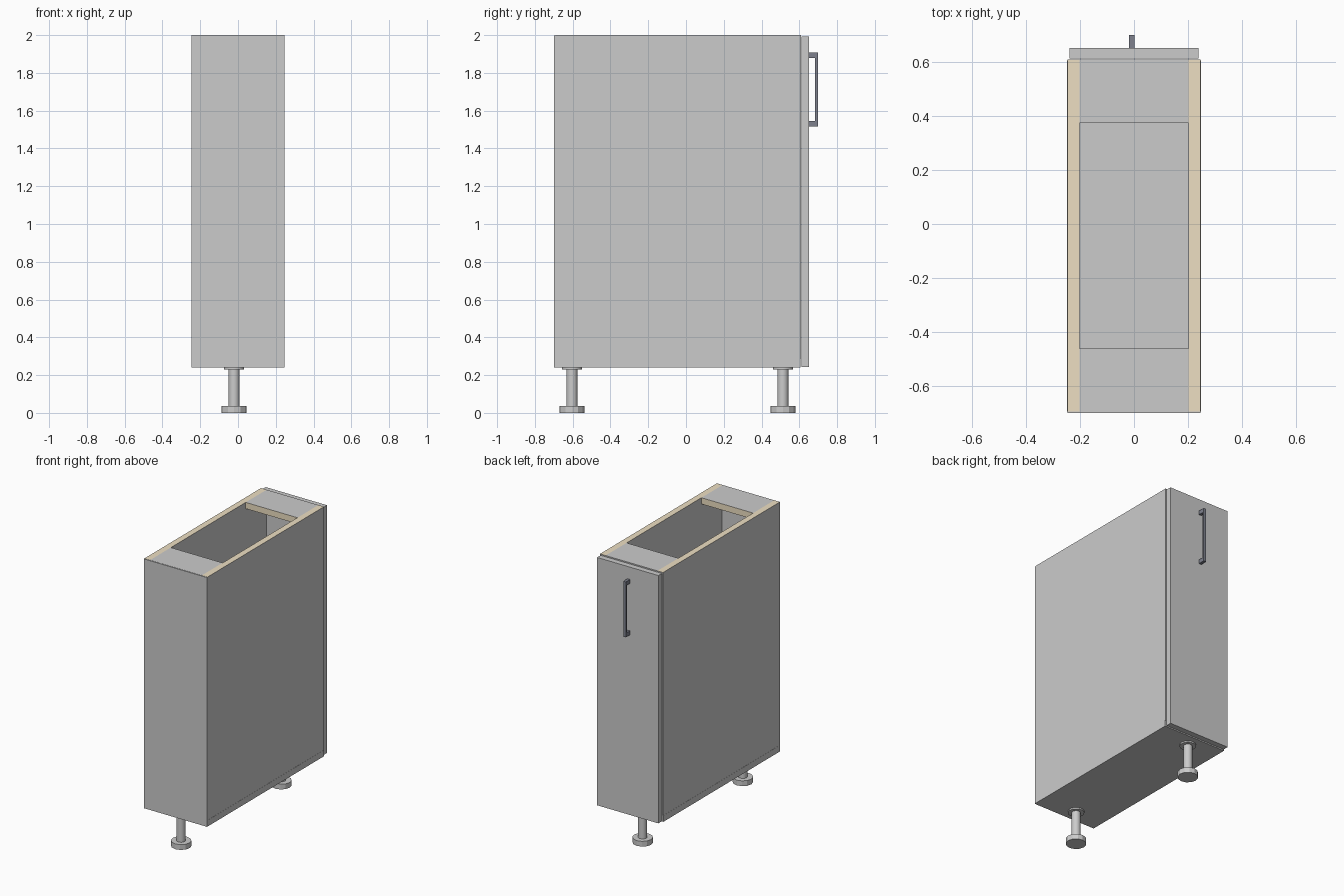
import bpy, bmesh
from mathutils import Vector, Matrix

if "Cube" in bpy.data.objects:
    bpy.data.objects.remove(bpy.data.objects["Cube"])


def material(name, rgb):
    m = bpy.data.materials.new(name)
    m.diffuse_color = (*rgb, 1)
    m.use_nodes = True
    m.node_tree.nodes["Principled BSDF"].inputs["Base Color"].default_value = m.diffuse_color
    return m


GREY = material("grey_laminate", (0.8, 0.8, 0.8))
RAW = material("raw_board", (0.85, 0.74, 0.54))
DARK = material("dark_metal", (0.21, 0.22, 0.27))


def finish(name, bm, mats):
    me = bpy.data.meshes.new(name)
    bm.to_mesh(me)
    bm.free()
    for m in mats:
        me.materials.append(m)
    ob = bpy.data.objects.new(name, me)
    bpy.context.collection.objects.link(ob)
    return ob


def add_box(bm, lo, hi):
    lo, hi = Vector(lo), Vector(hi)
    mat = Matrix.Translation((lo + hi) / 2) @ Matrix.Diagonal((*(hi - lo), 1))
    bmesh.ops.create_cube(bm, size=1, matrix=mat)


def board(name, lo, hi, raw=()):
    """Panel whose faces pointing along any 'raw' direction show bare board."""
    bm = bmesh.new()
    add_box(bm, lo, hi)
    bm.normal_update()
    for f in bm.faces:
        if any(f.normal.dot(Vector(d)) > 0.9 for d in raw):
            f.material_index = 1
    return finish(name, bm, [GREY, RAW] if raw else [GREY])


T = 0.044                                   # board thickness
W, BACK, FRONT = 0.246, -0.698, 0.608       # carcass extents
BOTTOM, TOP = 0.24, 2.0

# Carcass: bottom, sides, back and two top rails
board("bottom_panel", (-W - 0.001, BACK + 0.006, BOTTOM), (W + 0.001, FRONT - 0.003, BOTTOM + T))
for side, s in (("left", -1), ("right", 1)):
    x0, x1 = sorted((s * W, s * (W - T)))
    board(side + "_side_panel", (x0, BACK + 0.006, BOTTOM + T), (x1, FRONT, TOP), [(0, 0, 1)])
board("back_panel", (-W, BACK, BOTTOM), (W, BACK + 0.006, TOP - 0.001))
board("back_top_rail", (-W + T, BACK + 0.006, TOP - T), (W - T, -0.46, TOP), [(0, 1, 0)])
board("front_top_rail", (-W + T, 0.374, TOP - T), (W - T, FRONT, TOP), [(0, -1, 0)])

# Door
board("door", (-0.239, 0.611, 0.244), (0.239, 0.65, 1.993))

# Bar handle
bm = bmesh.new()
hx0, hx1 = -0.019, 0.001
add_box(bm, (hx0, 0.684, 1.516), (hx1, 0.698, 1.907))
for z in (1.516, 1.879):
    add_box(bm, (hx0, 0.65, z), (hx1, 0.684, z + 0.028))
finish("handle", bm, [DARK])


# Adjustable legs: foot, stem and mounting flange
def cylinder(name, x, y, z0, z1, r, n):
    bpy.ops.mesh.primitive_cylinder_add(vertices=n, radius=r, depth=z1 - z0,
                                        location=(x, y, (z0 + z1) / 2))
    ob = bpy.context.object
    ob.name = name
    if n > 12:
        bpy.ops.object.shade_smooth_by_angle()


for end, y in (("back", -0.604), ("front", 0.513)):
    cylinder(end + "_leg_foot", -0.021, y, 0, 0.037, 0.066, 12)
    cylinder(end + "_leg_stem", -0.021, y, 0.037, BOTTOM, 0.029, 24)
    cylinder(end + "_leg_flange", -0.021, y, 0.23, BOTTOM, 0.053, 24)
